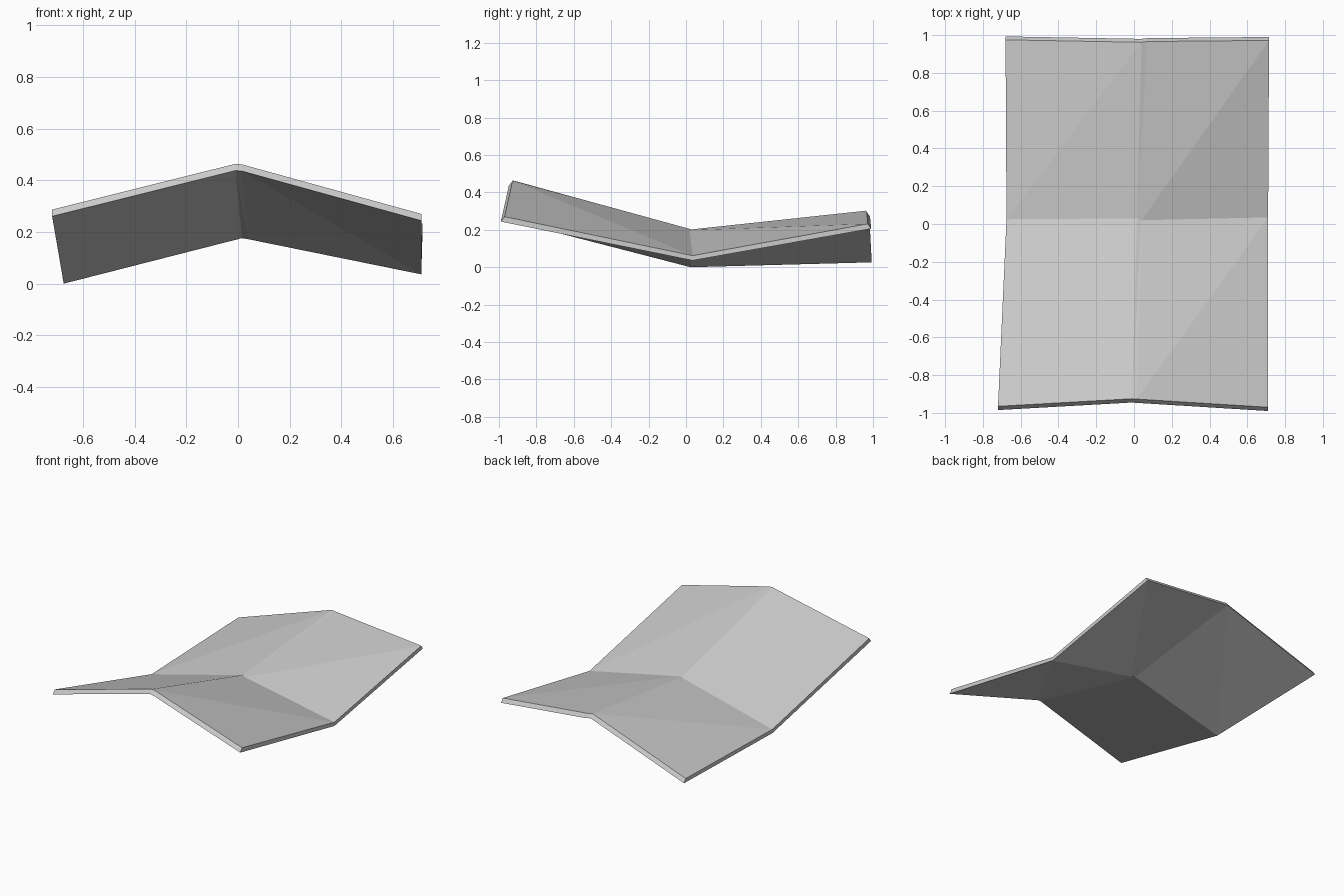
import bpy, bmesh

if "Cube" in bpy.data.objects:
    bpy.data.objects.remove(bpy.data.objects["Cube"])

THICK = 0.024

# Crease pattern: rows front / middle / back, each left edge, two ridge sides, right edge
ROWS = [
    [(-0.72, -0.965, 0.287), (-0.01, -0.925, 0.464), (0.015, -0.927, 0.462), (0.71, -0.97, 0.27)],
    [(-0.675, 0.025, 0.026), (0.015, 0.03, 0.202), (0.04, 0.02, 0.198), (0.71, 0.035, 0.062)],
    [(-0.68, 0.975, 0.052), (0.04, 0.962, 0.302), (0.07, 0.966, 0.296), (0.715, 0.972, 0.232)],
]
END_SLANT = [-0.02, 0.0, 0.018]   # lower skin reaches further at front and back


def add_skin(bm, drop):
    """One skin of the sheet: panels split along the same diagonal."""
    grid = []
    for row, slant in zip(ROWS, END_SLANT):
        grid.append([bm.verts.new((x, y + slant * drop, z - (THICK + 0.002) * drop))
                     for x, y, z in row])
    for r in range(2):
        for c in range(3):
            a, b = grid[r][c], grid[r][c + 1]
            d, e = grid[r + 1][c], grid[r + 1][c + 1]
            bm.faces.new((a, b, e))
            bm.faces.new((a, e, d))
    return grid


def outline(grid):
    """Boundary vertices of a skin in order."""
    return (grid[0] + [grid[1][-1]] + grid[2][::-1] + [grid[1][0]])


# Folded sheet: ridge along its length, valley across it
bm = bmesh.new()
top = outline(add_skin(bm, 0))
bottom = outline(add_skin(bm, 1))

# Thin edge walls around the sheet
for i in range(len(top)):
    j = (i + 1) % len(top)
    bm.faces.new((top[i], bottom[i], bottom[j], top[j]))

bmesh.ops.recalc_face_normals(bm, faces=bm.faces)
mesh = bpy.data.meshes.new("folded_sheet")
bm.to_mesh(mesh)
bm.free()
sheet = bpy.data.objects.new("folded_sheet", mesh)
bpy.context.collection.objects.link(sheet)
